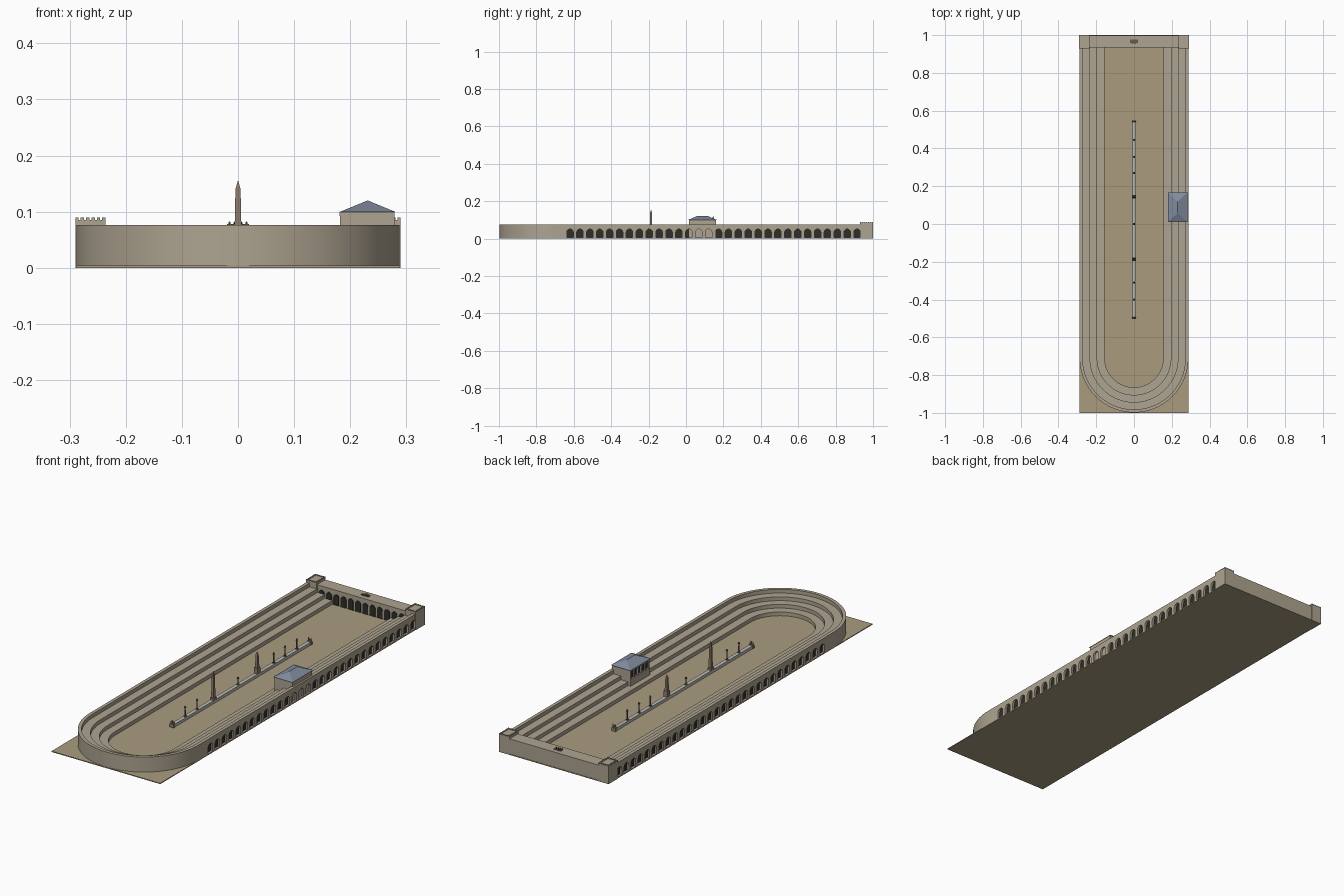
import bpy, bmesh, math
from mathutils import Matrix

if "Cube" in bpy.data.objects:
    bpy.data.objects.remove(bpy.data.objects["Cube"])

def material(name, r, g, b):
    m = bpy.data.materials.new(name)
    m.diffuse_color = (r, g, b, 1)
    m.use_nodes = True
    m.node_tree.nodes["Principled BSDF"].inputs["Base Color"].default_value = m.diffuse_color
    return m

SAND = material("sand", 0.40, 0.33, 0.21)
STONE = material("stone", 0.42, 0.37, 0.28)
DARK = material("shadow", 0.03, 0.027, 0.022)
SLATE = material("slate", 0.22, 0.26, 0.34)
MARBLE = material("marble", 0.50, 0.48, 0.46)
GRANITE = material("granite", 0.26, 0.20, 0.15)
BRONZE = material("bronze", 0.14, 0.11, 0.07)

def finish(name, bm, mat, smooth=False):
    bmesh.ops.recalc_face_normals(bm, faces=bm.faces)
    me = bpy.data.meshes.new(name)
    bm.to_mesh(me)
    bm.free()
    ob = bpy.data.objects.new(name, me)
    bpy.context.collection.objects.link(ob)
    me.materials.append(mat)
    bpy.ops.object.select_all(action='DESELECT')
    ob.select_set(True)
    bpy.context.view_layer.objects.active = ob
    if smooth:
        bpy.ops.object.shade_smooth_by_angle(angle=math.radians(35))
    return ob

def box(bm, x0, x1, y0, y1, z0, z1):
    m = Matrix.Translation(((x0 + x1) / 2, (y0 + y1) / 2, (z0 + z1) / 2))
    bmesh.ops.create_cube(bm, size=1, matrix=m @ Matrix.Diagonal((x1 - x0, y1 - y0, z1 - z0, 1)))

def cone(bm, x, y, z0, z1, r1, r2, seg=12):
    m = Matrix.Translation((x, y, (z0 + z1) / 2)) @ Matrix.Rotation(math.pi / seg, 4, 'Z')
    bmesh.ops.create_cone(bm, cap_ends=True, segments=seg, radius1=r1, radius2=r2, depth=z1 - z0, matrix=m)

def ball(bm, x, y, z, r):
    bmesh.ops.create_uvsphere(bm, u_segments=10, v_segments=6, radius=r, matrix=Matrix.Translation((x, y, z)))

def arch(bm, centre, half, z0, top, d0, d1, along_y):
    """Round-headed prism; d0..d1 is its extent across the wall."""
    pts = [(-half, z0), (half, z0)]
    pts += [(half * math.cos(a * math.pi / 8), top - half + half * math.sin(a * math.pi / 8)) for a in range(9)]
    rows = []
    for d in (d0, d1):
        rows.append([bm.verts.new((d, centre + u, z) if along_y else (centre + u, d, z)) for u, z in pts])
    bm.faces.new(rows[0])
    bm.faces.new(rows[1])
    for i in range(len(pts)):
        j = (i + 1) % len(pts)
        bm.faces.new((rows[0][i], rows[0][j], rows[1][j], rows[1][i]))

# Arena floor
bm = bmesh.new()
box(bm, -0.288, 0.288, -1, 1, 0, 0.004)
finish("arena_floor", bm, SAND)

# Stepped seating swept around the U-shaped track
CY = -0.71
profile = [(0.155, 0.001), (0.155, 0.022), (0.195, 0.022), (0.195, 0.040), (0.233, 0.040),
           (0.233, 0.058), (0.272, 0.058), (0.272, 0.076), (0.288, 0.076), (0.288, 0.001)]
path = [(1, 0, 0.94), (1, 0, -0.67)]
path += [(math.cos(a), math.sin(a), CY) for a in (-math.pi * i / 48 for i in range(49))]
path += [(-1, 0, -0.67), (-1, 0, 0.94)]
bm = bmesh.new()
rings = [[bm.verts.new((c * r, oy + s * r, z)) for r, z in profile] for c, s, oy in path]
for a, b in zip(rings, rings[1:]):
    for i in range(len(profile)):
        j = (i + 1) % len(profile)
        bm.faces.new((a[i], a[j], b[j], b[i]))
bm.faces.new(rings[0])
bm.faces.new(rings[-1])
stand = finish("seating_stand", bm, STONE)

# Arcade recesses along both long walls
cut, back = bmesh.new(), bmesh.new()
for side in (-1, 1):
    for i in range(30):
        y = -0.62 + i * 1.535 / 29
        arch(cut, y, 0.0175, 0.006, 0.051, side * 0.276, side * 0.30, True)
        arch(back, y, 0.0175, 0.006, 0.051, side * 0.275, side * 0.278, True)
cutter = finish("arcade_cutter", cut, DARK)
cutter.hide_render = True
finish("arcade_shadow", back, DARK)
mod = stand.modifiers.new("arcade", 'BOOLEAN')
mod.operation, mod.solver, mod.object = 'DIFFERENCE', 'EXACT', cutter
bpy.ops.object.select_all(action='DESELECT')
stand.select_set(True)
bpy.context.view_layer.objects.active = stand
bpy.ops.object.modifier_apply(modifier=mod.name)
bpy.ops.object.shade_smooth_by_angle(angle=math.radians(30))
bpy.data.objects.remove(cutter)

# Starting gate building with twelve gates
bm = bmesh.new()
box(bm, -0.24, 0.24, 0.937, 0.998, 0.001, 0.074)
box(bm, -0.24, 0.24, 0.935, 0.998, 0.070, 0.076)
finish("gate_building", bm, STONE)
bm = bmesh.new()
for i in range(12):
    arch(bm, (i - 5.5) * 0.0385, 0.0145, 0.004, 0.056, 0.934, 0.94, False)
finish("starting_gates", bm, DARK)

# Corner towers with battlements
bm = bmesh.new()
for s in (-1, 1):
    x0, x1 = sorted((s * 0.236, s * 0.29))
    box(bm, x0, x1, 0.93, 1.0, 0, 0.083)
    box(bm, x0, x1, 0.93, 1.0, 0.081, 0.0855)
    for i in range(6):
        for j in range(7):
            if i in (0, 5) or j in (0, 6):
                x, y = x0 + i * 0.0096, 0.93 + j * 0.01067
                box(bm, x, x + 0.006, y, y + 0.006, 0.0855, 0.0895)
finish("corner_towers", bm, STONE)

# Chariot group over the gates
bm = bmesh.new()
box(bm, -0.02, 0.02, 0.958, 0.976, 0.076, 0.078)
box(bm, -0.008, 0.008, 0.967, 0.975, 0.077, 0.081)
for i in range(4):
    x = (i - 1.5) * 0.01
    box(bm, x - 0.002, x + 0.002, 0.957, 0.967, 0.077, 0.080)
    ball(bm, x, 0.957, 0.080, 0.0022)
finish("chariot_group", bm, BRONZE)

# Viewing box above the right-hand seats
bm = bmesh.new()
box(bm, 0.19, 0.279, 0.015, 0.16, 0.001, 0.099)
box(bm, 0.181, 0.20, 0.015, 0.16, 0.001, 0.056)
box(bm, 0.181, 0.20, 0.015, 0.16, 0.092, 0.099)
for i in range(6):
    y = 0.019 + i * 0.0274
    box(bm, 0.182, 0.192, y - 0.004, y + 0.004, 0.05, 0.095)
finish("viewing_box", bm, STONE)
bm = bmesh.new()
box(bm, 0.188, 0.192, 0.018, 0.157, 0.056, 0.092)
finish("viewing_box_openings", bm, DARK)

# Hipped roof
bm = bmesh.new()
b = [bm.verts.new(p) for p in ((0.18, 0.01, 0.099), (0.282, 0.01, 0.099), (0.282, 0.166, 0.099), (0.18, 0.166, 0.099))]
t = [bm.verts.new((0.231, y, 0.12)) for y in (0.058, 0.118)]
for f in (b, (b[0], b[1], t[0]), (b[2], b[3], t[1]), (b[1], b[2], t[1], t[0]), (b[3], b[0], t[0], t[1])):
    bm.faces.new(f)
finish("viewing_box_roof", bm, SLATE)

# Central barrier
bm = bmesh.new()
box(bm, -0.009, 0.009, -0.495, 0.545, 0.001, 0.018)
finish("central_barrier", bm, MARBLE)

# Turning posts at each end
bm = bmesh.new()
for y in (-0.496, 0.543):
    box(bm, -0.011, 0.011, y - 0.006, y + 0.006, 0.004, 0.020)
    for x in (-0.007, 0, 0.007):
        cone(bm, x, y, 0.020, 0.036, 0.0034, 0.001)
finish("turning_posts", bm, GRANITE, True)

# Two obelisks on pedestals
bm = bmesh.new()
for y, w, ped, neck, top in ((-0.187, 0.007, 0.028, 0.140, 0.155), (0.145, 0.007, 0.046, 0.108, 0.121)):
    p = w * 1.4
    box(bm, -p, p, y - p, y + p, 0.017, ped)
    q = math.sqrt(2)
    cone(bm, 0, y, ped, neck, w * q, w * 0.65 * q, 4)
    cone(bm, 0, y, neck, top, w * 0.65 * q, 0.0003, 4)
finish("obelisks", bm, GRANITE)

# Columns carrying small finials
bm = bmesh.new()
for y, h in ((-0.40, 0.060), (-0.31, 0.060), (0, 0.046), (0.27, 0.060), (0.355, 0.060), (0.445, 0.060)):
    box(bm, -0.005, 0.005, y - 0.005, y + 0.005, 0.017, 0.022)
    cone(bm, 0, y, 0.022, h, 0.003, 0.0025)
    box(bm, -0.004, 0.004, y - 0.004, y + 0.004, h, h + 0.002)
    ball(bm, 0, y, h + 0.005, 0.0042)
finish("barrier_columns", bm, BRONZE, True)
